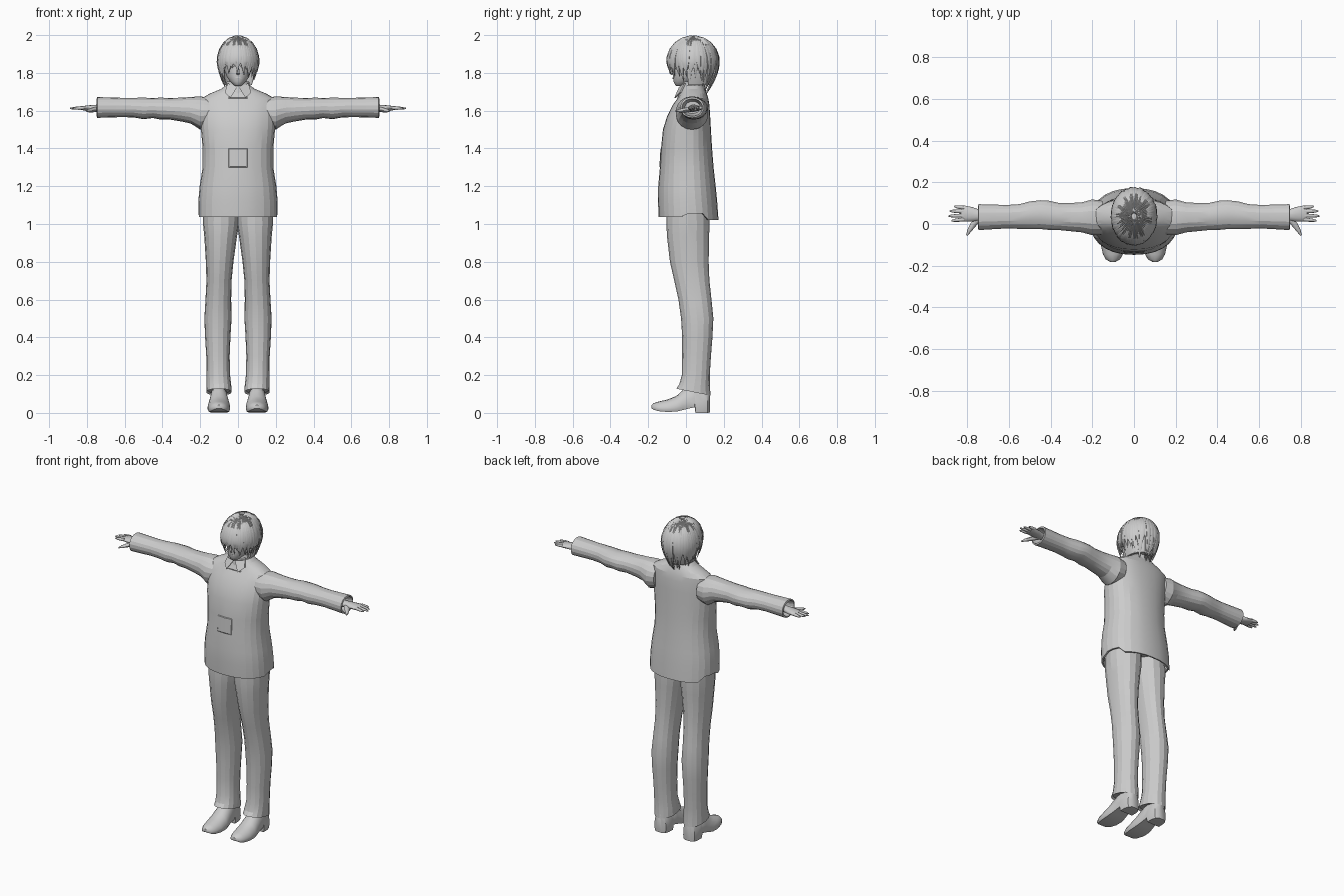
import bpy, bmesh, math, random
from mathutils import Vector

if "Cube" in bpy.data.objects:
    bpy.data.objects.remove(bpy.data.objects["Cube"])

random.seed(4)
mat = bpy.data.materials.new("plain grey")
mat.diffuse_color = (0.6, 0.6, 0.6, 1)
mat.use_nodes = True
mat.node_tree.nodes["Principled BSDF"].inputs["Base Color"].default_value = mat.diffuse_color


def finish(name, bm, mirror=False, smooth=None):
    bmesh.ops.recalc_face_normals(bm, faces=bm.faces)
    me = bpy.data.meshes.new(name)
    bm.to_mesh(me)
    bm.free()
    me.materials.append(mat)
    ob = bpy.data.objects.new(name, me)
    bpy.context.collection.objects.link(ob)
    if mirror:
        ob.modifiers.new("mirror", 'MIRROR')
    if smooth:
        bpy.context.view_layer.objects.active = ob
        ob.select_set(True)
        bpy.ops.object.shade_smooth_by_angle(angle=math.radians(smooth))
        ob.select_set(False)
    return ob


def skin(bm, rings, caps=True):
    """Bridge a list of equal point rings."""
    vs = [[bm.verts.new(p) for p in r] for r in rings]
    n = len(vs[0])
    for a, b in zip(vs, vs[1:]):
        for i in range(n):
            j = (i + 1) % n
            bm.faces.new((a[i], a[j], b[j], b[i]))
    if caps:
        bm.faces.new(vs[0])
        bm.faces.new(vs[-1])


def oval(n, power=2.0):
    """Unit superellipse, starting at the front (-y)."""
    out = []
    for i in range(n):
        a = 2 * math.pi * i / n
        s, c = math.sin(a), -math.cos(a)
        out.append((math.copysign(abs(s) ** (2 / power), s),
                    math.copysign(abs(c) ** (2 / power), c)))
    return out


def box_ring(x0, x1, y0, y1, z, n, power):
    return [Vector(((x0 + x1) / 2 + u * (x1 - x0) / 2,
                    (y0 + y1) / 2 + v * (y1 - y0) / 2, z)) for u, v in oval(n, power)]


def tube(bm, path, widths, thick, out, n=6):
    """Tapered strip along a path; out gives the thickness direction per point."""
    rings = []
    for i, p in enumerate(path):
        t = (path[min(i + 1, len(path) - 1)] - path[max(i - 1, 0)]).normalized()
        side = t.cross(out[i]).normalized()
        up = side.cross(t)
        rings.append([p + side * u * widths[i] + up * v * thick[i] for u, v in oval(n)])
    skin(bm, rings)


# Jacket body: z, half width, front y, back y
rows = [(1.035, .21, -.145, .172), (1.12, .21, -.148, .165), (1.2, .203, -.147, .157),
        (1.3, .187, -.138, .146), (1.4, .187, -.132, .138), (1.5, .196, -.122, .132),
        (1.57, .198, -.10, .128), (1.63, .198, -.07, .124), (1.665, .193, -.045, .118),
        (1.69, .15, -.032, .11), (1.715, .09, -.024, .1), (1.735, .062, -.015, .09)]
rings = [box_ring(-w, w, a, b, z, 28, 2.25) for z, w, a, b in rows]
for p in rings[0]:                       # hem lifts at the sides and drops behind
    p.z = 1.022 if p.y > .09 else 1.055 if p.y > .0 else 1.038
lining = [Vector((p.x * .95, .012 + (p.y - .012) * .95, p.z + d)) for d in (.035, .0)
          for p in rings[0]]
rings = [lining[:28], lining[28:]] + rings
bm = bmesh.new()
skin(bm, rings)
bm.normal_update()
placket = [f for f in bm.faces if f.calc_center_median().y < -.02 and f.normal.y < -.3
           and abs(f.calc_center_median().x) < .025 and f.calc_center_median().z > 1.06]
bmesh.ops.inset_region(bm, faces=placket, thickness=.004, depth=.003)
finish("jacket", bm, smooth=12)

# Collar stand and two pointed collar flaps
bm = bmesh.new()
skin(bm, [box_ring(-w, w, a, b, z, 18, 2) for z, w, a, b in
          [(1.69, .075, -.035, .11), (1.73, .064, -.03, .1), (1.755, .06, -.018, .098),
           (1.755, .052, -.01, .09), (1.71, .05, -.008, .085)]])
finish("collar", bm, smooth=40)
bm = bmesh.new()
flap = [(.004, -.037, 1.725), (.055, -.008, 1.745), (.07, -.034, 1.695), (.04, -.062, 1.668)]
skin(bm, [[Vector(p) + Vector((0, d, 0)) for p in flap] for d in (0, .008)])
finish("collar_flap", bm, mirror=True)

# Sleeve: x, centre y, centre z, half depth, half height
rows = [(.15, .03, 1.59, .082, .076), (.2, .032, 1.588, .087, .088), (.25, .032, 1.602, .073, .07),
        (.3, .033, 1.606, .069, .063), (.36, .036, 1.61, .066, .057), (.41, .042, 1.611, .071, .058),
        (.45, .045, 1.614, .07, .053), (.5, .042, 1.612, .067, .057), (.55, .036, 1.616, .06, .052),
        (.61, .035, 1.617, .057, .051), (.68, .034, 1.617, .06, .053), (.745, .033, 1.617, .063, .055),
        (.748, .033, 1.617, .054, .046), (.68, .035, 1.617, .04, .032)]
bm = bmesh.new()
skin(bm, [[Vector((x, cy + u * ry, cz + v * rz)) for u, v in oval(18, 2.1)]
          for x, cy, cz, ry, rz in rows])
finish("sleeve", bm, mirror=True, smooth=18)

# Hand: palm, four fingers and thumb
bm = bmesh.new()
rows = [(.67, .04, .025, .02), (.74, .042, .026, .019), (.775, .046, .035, .017),
        (.81, .05, .038, .013), (.83, .05, .036, .009)]
skin(bm, [[Vector((x, cy + u * ry, 1.613 + v * rz)) for u, v in oval(12)]
          for x, cy, ry, rz in rows])
up = [Vector((0, 0, 1))] * 4
for y0, y1, tip in [(.022, .016, .875), (.041, .038, .89), (.06, .062, .884), (.078, .084, .862)]:
    path = [Vector((.815, y0, 1.615)).lerp(Vector((tip, y1, 1.612)), t) for t in (0, .4, .8, 1)]
    tube(bm, path, [.0095, .009, .007, .003], [.0095, .009, .006, .003], up, 8)
path = [Vector(p) for p in [(.745, .03, 1.608), (.772, -.005, 1.603), (.79, -.032, 1.6),
                            (.802, -.055, 1.598)]]
tube(bm, path, [.016, .014, .01, .004], [.014, .012, .009, .004], up, 8)
finish("hand", bm, mirror=True, smooth=50)

# Trouser leg: z, inner x, outer x, front y, back y
rows = [(1.1, -.01, .185, -.1, .12), (1.0, -.006, .185, -.104, .125), (.93, .006, .178, -.1, .122),
        (.8, .024, .17, -.085, .12), (.7, .034, .167, -.062, .124), (.6, .036, .172, -.04, .135),
        (.5, .034, .178, -.026, .145), (.4, .04, .174, -.02, .14), (.3, .044, .168, -.02, .132),
        (.2, .042, .167, -.022, .126), (.15, .036, .167, -.036, .126), (.11, .034, .168, -.052, .13)]
rings = [box_ring(*r[1:], r[0], 16, 2.15) for r in rows]
for p in rings[-1]:                      # cuff is lower behind
    p.z = .128 - .2 * (p.y + .05)
rings.append([Vector((.101 + (p.x - .101) * .88, .039 + (p.y - .039) * .88, p.z + .01))
              for p in rings[-1]])
bm = bmesh.new()
skin(bm, rings)
finish("trouser_leg", bm, mirror=True, smooth=15)

# Shoe: y, half width, top z, sole z
rows = [(-.182, .012, .042, .024), (-.17, .034, .052, .016), (-.145, .048, .06, .009),
        (-.1, .058, .07, .005), (-.05, .06, .09, .007), (-.02, .055, .118, .014),
        (.01, .05, .14, .022), (.046, .048, .15, .03), (.05, .049, .15, .0),
        (.09, .048, .15, .0), (.115, .04, .14, .0), (.127, .02, .12, .002)]
prof = [(-.9, 0), (-1, .16), (-.98, .4), (-.8, .72), (-.4, .95), (0, 1),
        (.4, .95), (.8, .72), (.98, .4), (1, .16), (.9, 0)]
bm = bmesh.new()
skin(bm, [[Vector((.101 + u * w, y, b + v * (t - b))) for u, v in prof] for y, w, t, b in rows])
finish("shoe", bm, mirror=True, smooth=40)

# Neck and face: z, half width, front y, back y
bm = bmesh.new()
skin(bm, [box_ring(-w, w, a, b, z, 14, 2) for z, w, a, b in
          [(1.68, .055, -.01, .09), (1.73, .046, -.006, .085), (1.8, .046, 0, .09)]])
finish("neck", bm, smooth=40)
bm = bmesh.new()
skin(bm, [box_ring(-w, w, a, b, z, 22, 2.1) for z, w, a, b in
          [(1.73, .012, -.05, -.015), (1.737, .025, -.058, .005), (1.755, .043, -.066, .05),
           (1.78, .06, -.069, .09), (1.81, .07, -.07, .12), (1.84, .075, -.067, .13),
           (1.87, .077, -.072, .135), (1.91, .075, -.072, .13), (1.95, .06, -.055, .11)]])
finish("face", bm, smooth=50)
bm = bmesh.new()
path = [Vector(p) for p in [(0, -.066, 1.85), (0, -.076, 1.82), (0, -.084, 1.8), (0, -.07, 1.793)]]
tube(bm, path, [.005, .007, .01, .008], [.004, .006, .006, .004], [Vector((0, -1, 0))] * 4)
finish("nose", bm, smooth=50)
bm = bmesh.new()
path = [Vector((x, -.07 + abs(x) * .12, 1.772)) for x in (-.02, -.007, .007, .02)]
tube(bm, path, [.001, .004, .004, .001], [.001, .003, .003, .001], [Vector((0, -1, 0))] * 4)
finish("lips", bm, smooth=50)
for name, z, h in [("eye", 1.835, .008), ("eyebrow", 1.86, .003)]:
    bm = bmesh.new()
    path = [Vector((x, -.071 + x * x * 9, z + d)) for x, d in
            [(.015, 0), (.027, .003), (.04, .003), (.052, 0)]]
    tube(bm, path, [.001, h, h, .001], [.002] * 4, [Vector((0, -1, 0))] * 4)
    finish(name, bm, mirror=True)

# Hair: everything follows one head-shaped shell
ZC, TOP = 1.865, 1.99


def shell(a, z, k=1.0):
    if z > ZC:
        r = math.sqrt(max(0, 1 - ((z - ZC) / (TOP - ZC)) ** 2))
    else:
        r = 1 - .4 * ((ZC - z) / .165) ** 2
    return Vector((math.sin(a) * .102 * r * k, .037 - math.cos(a) * .13 * r * k, z))


bm = bmesh.new()
levels = [1.986, 1.975, 1.955, 1.925, 1.89, 1.85, 1.81, 1.77, 1.735]
skin(bm, [[shell(i * math.pi / 12, z, .95) for i in range(24)] for z in levels])
bmesh.ops.delete(bm, geom=[f for f in bm.faces if f.calc_center_median().z < 1.9
                           and f.calc_center_median().y < .0], context='FACES')
finish("hair_cap", bm, smooth=40)


def lock(bm, a, end, width, twist, lift):
    path, outs, ws, ts = [], [], [], []
    n = 10
    for i in range(n):
        t = i / (n - 1)
        if t < .5:                       # over the crown
            z = ZC + (TOP - ZC) * math.cos((.08 + .92 * t / .5) * math.pi / 2)
        else:                            # hanging down
            z = ZC + (end - ZC) * (t - .5) / .5
        ang = a + twist * t * t
        p = shell(ang, z, 1 + lift * t)
        path.append(p)
        outs.append((p - Vector((0, .037, min(z, ZC) - .02))).normalized())
        ws.append(width * max(.06, min(1, .25 + 2 * t) * min(1, (1 - t) * 2.4)))
        ts.append(.009 * max(.1, min(1, (1 - t) * 2.5)))
    tube(bm, path, ws, ts, outs)


bm = bmesh.new()
N = 30
for layer in range(2):
    for i in range(N):
        a = 2 * math.pi * (i + layer * .5) / N
        front = math.cos(a)
        if front > .75:                  # fringe
            end = random.uniform(1.785, 1.835)
        elif front > .1:                 # beside the face
            end = random.uniform(1.735, 1.785)
        else:                            # nape
            end = 1.765 + .065 * front + random.uniform(-.025, .015)
        if layer:
            end += .03
        lock(bm, a, end, random.uniform(.013, .018), random.uniform(-.16, .16),
             random.uniform(-.01, .04) + .03 * layer)
finish("hair_locks", bm, smooth=45)
